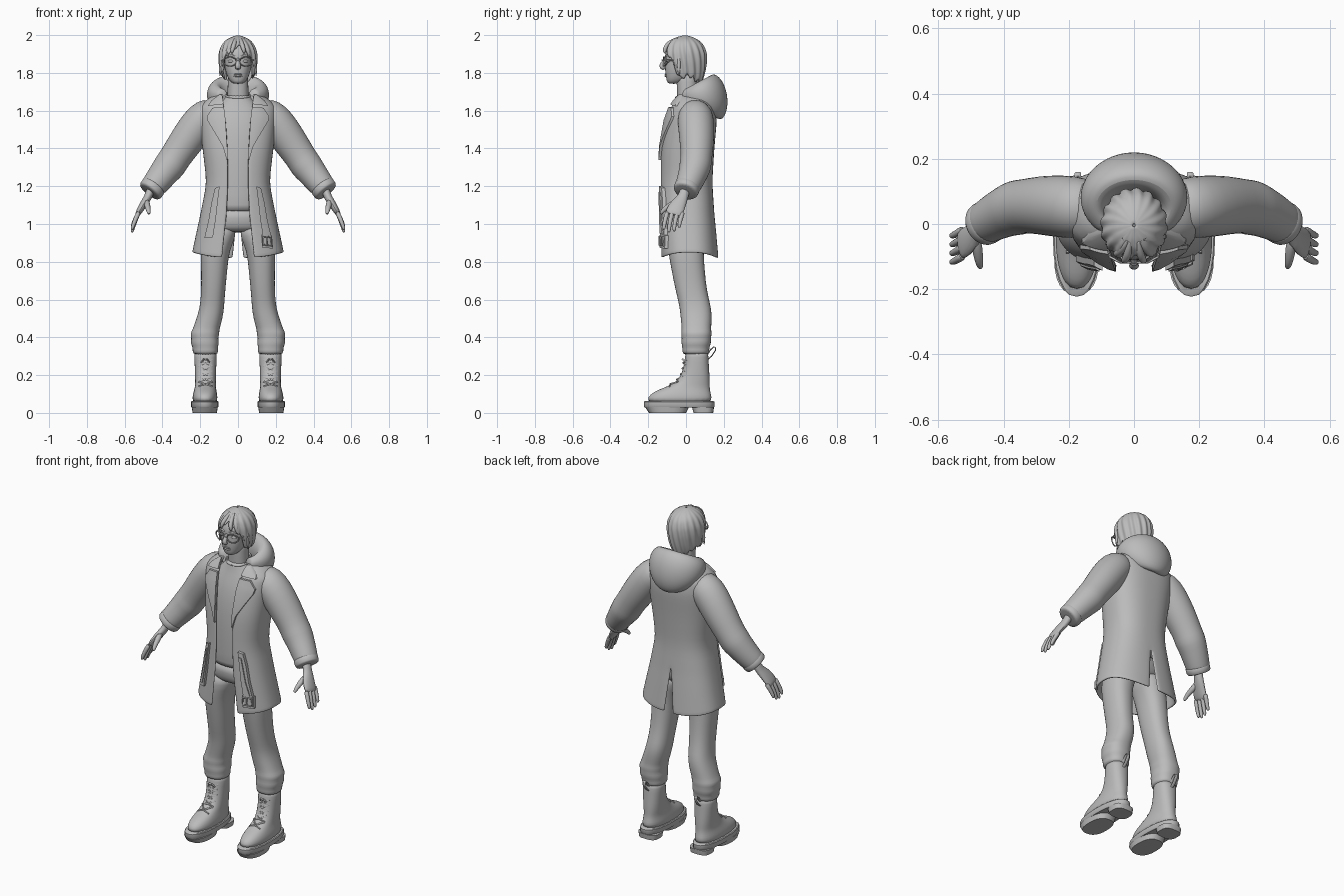
import bpy, bmesh, math
from mathutils import Vector as V

grey = bpy.data.materials.new("grey")
grey.diffuse_color = (0.5, 0.5, 0.5, 1)


def finish(name, bm, mirror=False, sub=0, solid=0, angle=60):
    bmesh.ops.recalc_face_normals(bm, faces=bm.faces)
    me = bpy.data.meshes.new(name)
    bm.to_mesh(me)
    bm.free()
    me.materials.append(grey)
    me.polygons.foreach_set("use_smooth", [True] * len(me.polygons))
    me.set_sharp_from_angle(angle=math.radians(angle))
    ob = bpy.data.objects.new(name, me)
    bpy.context.collection.objects.link(ob)
    if mirror:
        m = ob.modifiers.new("mirror", 'MIRROR')
        m.use_clip = True
        m.merge_threshold = 0.0005
    if solid:
        s = ob.modifiers.new("thickness", 'SOLIDIFY')
        s.thickness, s.offset = solid, -1
    if sub:
        ob.modifiers.new("smooth", 'SUBSURF').levels = sub
        ob.modifiers["smooth"].render_levels = sub
    return ob


def loft(name, rings, closed=True, cap=True, **kw):
    bm = bmesh.new()
    rows = [[bm.verts.new(p) for p in r] for r in rings]
    n = len(rows[0])
    for a, b in zip(rows, rows[1:]):
        for i in range(n if closed else n - 1):
            j = (i + 1) % n
            bm.faces.new((a[i], a[j], b[j], b[i]))
    if closed and cap:
        bm.faces.new(rows[0])
        bm.faces.new(rows[-1])
    return finish(name, bm, **kw)


def power(v, e):
    return math.copysign(abs(v) ** e, v)


def oval(z, cx, cy, rx, ry, e=2.3, n=24):
    return [V((cx + rx * power(math.sin(a), 2 / e), cy - ry * power(math.cos(a), 2 / e), z))
            for a in (2 * math.pi * i / n for i in range(n))]


def stack(name, rows, e=2.3, **kw):
    return loft(name, [oval(*r, e=e) for r in rows], **kw)


def tube(name, pts, radii, ref=(0, 1, 0), n=10, **kw):
    pts = [V(p) for p in pts]
    rings = []
    for i, p in enumerate(pts):
        d = (pts[min(i + 1, len(pts) - 1)] - pts[max(i - 1, 0)]).normalized()
        u = (V(ref) - d * d.dot(V(ref))).normalized()
        w = d.cross(u)
        r = radii[i] if isinstance(radii, list) else radii
        ru, rw = r if isinstance(r, tuple) else (r, r)
        rings.append([p + u * ru * math.cos(2 * math.pi * k / n) + w * rw * math.sin(2 * math.pi * k / n)
                      for k in range(n)])
    return loft(name, rings, **kw)


def interp(tab, x):
    x = min(max(x, tab[0][0]), tab[-1][0])
    for a, b in zip(tab, tab[1:]):
        if x <= b[0]:
            t = (x - a[0]) / (b[0] - a[0])
            return [p + (q - p) * t for p, q in zip(a[1:], b[1:])]


# coat shell: height, centre y, half width, half depth, half opening
COAT = [(.85, .018, .243, .155, .085), (1.05, .006, .2, .145, .06), (1.22, 0, .166, .139, .053),
        (1.4, .007, .188, .143, .055), (1.55, .027, .205, .137, .065), (1.62, .035, .205, .12, .075),
        (1.66, .04, .165, .1, .08), (1.69, .04, .11, .08, .08)]
E = 2.5


def front_y(x, z):
    cy, rx, ry, _ = interp(COAT, z)
    return cy - ry * max(0, 1 - (abs(x) / rx) ** E) ** (1 / E)


rings = []
for z in (.85, .86, .92, .99, 1.05, 1.08, 1.14, 1.22, 1.31, 1.4, 1.48, 1.55, 1.59, 1.62, 1.645, 1.66, 1.675, 1.69):
    cy, rx, ry, gap = interp(COAT, z)
    vent = max(0, (1.07 - z) / .22) * .028
    a0 = math.asin((gap / rx) ** (E / 2))
    a1 = math.pi - math.asin((vent / rx) ** (E / 2))
    row = []
    for i in range(25):
        a = a0 + (a1 - a0) * i / 24
        drop = .03 * math.cos(a) ** 2 * max(0, (1 - z) / .15)
        x = rx * abs(math.sin(a)) ** (2 / E)
        row.append(V((0 if i == 24 and vent == 0 else x, cy - ry * power(math.cos(a), 2 / E), z - drop)))
    rings.append(row)
loft("coat", rings, closed=False, mirror=True, solid=.012, sub=1)


def plate(name, rows, off, thick, mirror=True):
    # strip laid on the coat front; each row is (xa, za, xb, zb)
    rings = []
    for xa, za, xb, zb in rows:
        pts = [(xa + (xb - xa) * k / 4, za + (zb - za) * k / 4) for k in range(5)]
        rings.append([V((x, front_y(x, z) - off, z)) for x, z in pts])
    back = [[p + V((0, thick, 0)) for p in r] for r in rings]
    return loft(name, [r + b[::-1] for r, b in zip(rings, back)], mirror=mirror, angle=35)


plate("lapel", [(.075, 1.62, .135, 1.615), (.07, 1.59, .165, 1.57), (.066, 1.55, .16, 1.545),
                (.061, 1.47, .115, 1.47), (.057, 1.41, .08, 1.41), (.055, 1.34, .06, 1.34)], .012, .014)
plate("collar", [(.085, 1.685, .1, 1.685), (.08, 1.66, .14, 1.655), (.076, 1.635, .16, 1.625)], .012, .014)
plate("pocket_welt", [(.097, 1.2, .122, 1.19), (.107, 1.12, .14, 1.115), (.117, 1.03, .155, 1.025),
                      (.133, .93, .178, .925)], .018, .022)
plate("pocket_flap", [(.106, 1.17, .117, 1.165), (.127, 1.03, .143, 1.025), (.143, .95, .166, .945)], .024, .01)
plate("buckle_strap", [(.125, .945, .18, .94), (.128, .875, .185, .87)], .016, .02, mirror=False)
buckle = [(.13, .935), (.175, .93), (.178, .885), (.133, .89), (.13, .935)]
tube("buckle_frame", [(x, front_y(x, z) - .02, z) for x, z in buckle], .005, n=6)
tube("buckle_pin", [(.153, front_y(.153, .9) - .022, .935), (.155, front_y(.155, .9) - .022, .885)], .004, n=6)

# hood: closed profile swept round the neck; centre y, half width, half depth, front z, back z
HOOD = [(.06, .105, .11, 1.66, 1.535), (.075, .145, .135, 1.665, 1.57), (.085, .165, .14, 1.67, 1.645),
        (.078, .165, .132, 1.69, 1.73), (.068, .145, .105, 1.70, 1.785), (.055, .115, .08, 1.705, 1.80),
        (.04, .085, .06, 1.695, 1.75), (.04, .075, .055, 1.65, 1.65)]
rings = []
for i in range(33):
    a = math.radians(38 + 284 * i / 32)
    f = (1 - math.cos(a)) / 2
    rings.append([V((rx * math.sin(a), cy - ry * math.cos(a), zf + (zb - zf) * f))
                  for cy, rx, ry, zf, zb in HOOD])
loft("hood", rings, sub=2)

# sleeves and cuffs
tube("sleeve", [(.11, .045, 1.6), (.165, .05, 1.575), (.21, .053, 1.53), (.28, .058, 1.43), (.335, .055, 1.35),
                (.36, .05, 1.31), (.385, .042, 1.28), (.425, .022, 1.228), (.455, .005, 1.19), (.462, 0, 1.18)],
     [.075, .094, .098, .092, .083, .087, .08, .073, .066, .064], n=20, mirror=True, sub=1)
tube("cuff", [(.443, .01, 1.203), (.447, .008, 1.198), (.466, -.003, 1.174), (.47, -.005, 1.169)],
     [.066, .07, .068, .062], n=20, mirror=True, sub=1)

# hands
tube("palm", [(.455, 0, 1.2), (.473, -.013, 1.15), (.487, -.026, 1.125), (.503, -.045, 1.1), (.527, -.062, 1.06),
              (.535, -.066, 1.045)],
     [(.029, .026), (.028, .022), (.036, .022), (.046, .021), (.05, .017), (.044, .011)], mirror=True, sub=1)
for i, length in enumerate((.075, .09, .085, .065)):
    y = -.104 + .027 * i
    tube(f"finger_{i + 1}", [(.524, y + .006, 1.065), (.534, y, 1.045), (.55, y - .01, 1.045 - length * .5),
                             (.56, y - .013, 1.045 - length * .9), (.561, y - .013, 1.045 - length)],
         [.013, .0135, .012, .01, .005], n=8, mirror=True, sub=1)
tube("thumb", [(.487, -.04, 1.125), (.48, -.08, 1.1), (.476, -.113, 1.08), (.472, -.13, 1.06), (.471, -.135, 1.052)],
     [.018, .018, .014, .011, .006], ref=(1, 0, 0), n=8, mirror=True, sub=1)

# shirt and neck
stack("shirt", [(1.065, 0, 0, .138, .115), (1.08, 0, 0, .14, .118), (1.22, 0, 0, .14, .122),
                (1.4, 0, .007, .16, .128), (1.53, 0, .02, .165, .122), (1.6, 0, .028, .14, .105),
                (1.64, 0, .02, .1, .083), (1.67, 0, .01, .07, .066), (1.685, 0, .008, .064, .06)], sub=1)
tube("shirt_neckband", [p + V((0, 0, .25 * p.y)) for p in oval(1.682, 0, .008, .066, .062) + oval(1.682, 0, .008, .066, .062)[:1]],
     .006, ref=(0, 0, 1), n=6)
stack("neck", [(1.62, 0, .012, .06, .06), (1.68, 0, .008, .056, .054), (1.75, 0, .004, .054, .054),
               (1.82, 0, .005, .055, .06)], sub=1)

# head and face
stack("head", [(1.742, 0, -.065, .02, .024), (1.75, 0, -.06, .036, .04), (1.77, 0, -.045, .052, .06),
               (1.80, 0, -.03, .064, .08), (1.83, 0, -.02, .071, .092), (1.86, 0, -.012, .075, .098),
               (1.89, 0, -.008, .077, .104), (1.92, 0, -.004, .077, .102), (1.95, 0, 0, .068, .084),
               (1.97, 0, 0, .05, .06), (1.985, 0, 0, .025, .03)], sub=1)
tube("nose", [(0, -.104, 1.88), (0, -.116, 1.86), (0, -.13, 1.838), (0, -.129, 1.829), (0, -.112, 1.82)],
     [(.008, .008), (.011, .01), (.015, .015), (.014, .017), (.008, .012)], sub=1)
for nm, z, r in (("upper_lip", 1.793, .005), ("lower_lip", 1.784, .006)):
    tube(nm, [(-.024, -.101, z - .002), (-.01, -.109, z), (.01, -.109, z), (.024, -.101, z - .002)],
         [.002, r, r, .002], n=8, sub=1)
tube("eye", [(.02, -.098, 1.861), (.03, -.1, 1.862), (.045, -.096, 1.862), (.054, -.089, 1.86)],
     [.003, .009, .009, .003], n=8, mirror=True, sub=1)
tube("eyebrow", [(.016, -.108, 1.888), (.035, -.106, 1.894), (.058, -.09, 1.888)], [.004, .005, .003],
     n=6, mirror=True)
tube("ear", [(.074, 0, 1.815), (.08, .002, 1.83), (.085, .008, 1.86), (.082, .012, 1.88)],
     [(.008, .006), (.015, .008), (.02, .008), (.01, .005)], mirror=True, sub=1)

# glasses
tube("glasses_rim", [(.042 + .034 * math.cos(a), -.118 + .018 * max(0, math.cos(a)), 1.86 + .024 * math.sin(a))
                     for a in (math.pi * i / 10 for i in range(21))], .0035, n=6, mirror=True)
tube("glasses_bridge", [(-.01, -.121, 1.865), (0, -.126, 1.868), (.01, -.121, 1.865)], .0035, n=6)
tube("glasses_temple", [(.075, -.1, 1.866), (.084, -.05, 1.868), (.085, .01, 1.866)], .004, ref=(0, 0, 1), n=6, mirror=True)

# hair: ridged shell, lower edge varies round the head
EDGE = [(0, 1.945), (25, 1.915), (45, 1.885), (58, 1.81), (72, 1.77), (100, 1.785), (130, 1.76), (180, 1.72)]
WIDTH = [(1.69, .055), (1.75, .078), (1.8, .092), (1.86, .101), (1.91, .1), (1.95, .086), (1.975, .064),
         (1.99, .038), (2.0, .004)]
rings = []
for k in range(13):
    t = (k / 12) ** 1.5
    row = []
    for i in range(96):
        a = 2 * math.pi * i / 96
        deg = min(math.degrees(a), 360 - math.degrees(a))
        low = interp(EDGE, deg)[0] + .012 * math.sin(16 * a)
        z = 2.0 + (low - 2.0) * t
        r = interp(WIDTH, z)[0] * (1 + .045 * math.sin(16 * a + 25 * z) * min(1, 3 * t))
        row.append(V((r * math.sin(a), -.004 - r * 1.12 * math.cos(a), z)))
    rings.append(row)
loft("hair", rings, cap=False, solid=.01, sub=1)
for i, (dx, zl) in enumerate(((.03, 1.9), (.055, 1.885), (.08, 1.83), (.092, 1.775))):
    y = -.125 + 10 * dx * dx
    tube(f"hair_lock_{i + 1}", [(.006 + dx * .2, -.045, 1.985), (dx * .6, y * .8, 1.96), (dx, y, (1.95 + zl) / 2),
                                (dx + .004, y + .004, zl)], [.008, .013, .014, .003], n=8, mirror=True, sub=1)

# trousers
stack("trouser_hips", [(.955, 0, .0, .12, .075), (.98, 0, 0, .155, .1), (1.03, 0, 0, .152, .11),
                       (1.09, 0, 0, .135, .11)], sub=1)
stack("trouser_leg", [(1.0, .09, 0, .075, .095), (.94, .096, 0, .09, .1), (.86, .123, -.002, .076, .094),
                      (.75, .126, .012, .069, .088), (.65, .131, .027, .064, .083), (.58, .136, .045, .064, .083),
                      (.53, .143, .053, .067, .084), (.47, .16, .055, .071, .08), (.44, .17, .055, .071, .078),
                      (.42, .176, .055, .078, .082), (.395, .176, .055, .07, .077), (.37, .176, .054, .076, .08),
                      (.345, .173, .052, .066, .071), (.325, .173, .052, .069, .072), (.305, .172, .052, .061, .066)],
      mirror=True, sub=1)

# boots
stack("boot", [(.045, .175, -.035, .066, .174), (.085, .175, -.033, .067, .17), (.11, .174, -.022, .062, .152),
               (.13, .173, 0, .057, .127), (.15, .172, .025, .055, .101), (.18, .172, .046, .055, .08),
               (.24, .172, .055, .057, .067), (.3, .172, .057, .06, .062), (.33, .172, .057, .059, .06)],
      mirror=True, sub=1)
stack("sole_welt", [(.028, .176, -.036, .069, .182), (.034, .176, -.036, .073, .187), (.058, .176, -.036, .073, .187),
                    (.062, .176, -.036, .069, .182)], mirror=True, angle=40)
stack("sole_tread", [(0, .176, -.098, .064, .098), (.03, .176, -.1, .069, .116)], e=2.5, mirror=True, angle=40)
stack("heel", [(0, .172, .092, .06, .052), (.03, .172, .09, .064, .058)], e=3, mirror=True, angle=40)
LACE = [(.14, -.1), (.165, -.057), (.19, -.03), (.22, -.018), (.25, -.012), (.28, -.008)]
for i, ((z0, y0), (z1, y1)) in enumerate(zip(LACE, LACE[1:])):
    for s in (-1, 1):
        tube(f"lace_{i + 1}_{'a' if s < 0 else 'b'}",
             [(.172 - s * .036, y0 + .014, z0), (.172, (y0 + y1) / 2 - .005, (z0 + z1) / 2),
              (.172 + s * .036, y1 + .014, z1)], .0045, n=6, mirror=True)
tube("lace_bow", [(.15, 0, .265), (.165, -.018, .285), (.172, -.012, .28), (.18, -.018, .285), (.195, 0, .265)],
     .005, n=6, mirror=True)
tube("pull_loop", [(.172, .113, .28), (.172, .135, .3), (.172, .155, .33), (.172, .157, .345), (.172, .148, .35),
                   (.172, .13, .335), (.172, .115, .31)], [(.01, .003)] * 7, ref=(1, 0, 0), n=8, mirror=True)
